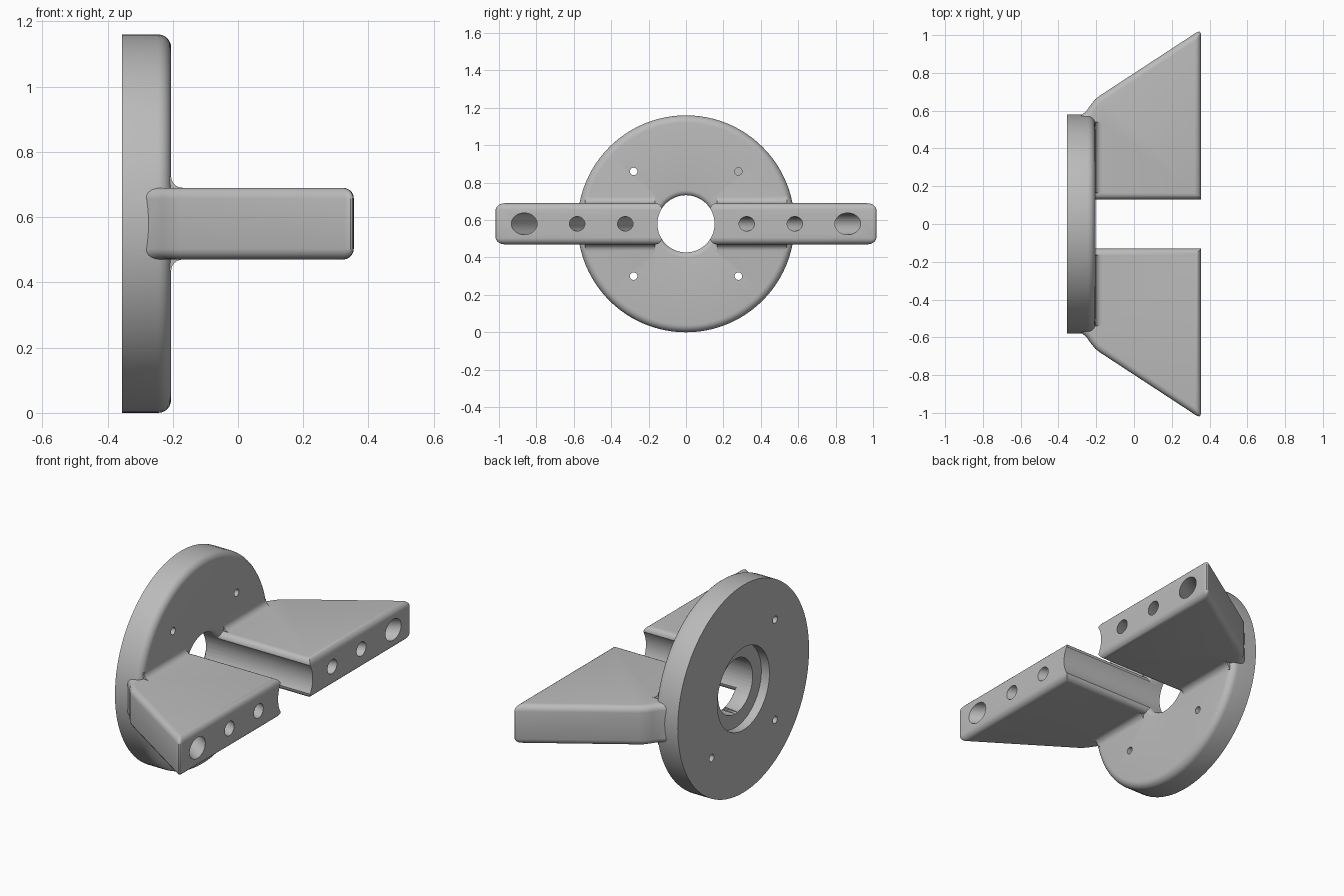
import bpy, bmesh
from math import sin, cos, pi, radians
from mathutils import Matrix, Vector

cube = bpy.data.objects.get("Cube")
if cube:
    bpy.data.objects.remove(cube)

GREY = (0.5, 0.5, 0.5, 1)
grey = bpy.data.materials.new("plain_grey")
grey.use_nodes = True
grey.diffuse_color = GREY
grey.node_tree.nodes["Principled BSDF"].inputs["Base Color"].default_value = GREY

CENTRE_Z = 0.58
FRONT, BACK = -0.205, -0.355
BORE = 0.152


def make_object(name, bm):
    bmesh.ops.recalc_face_normals(bm, faces=bm.faces)
    mesh = bpy.data.meshes.new(name)
    bm.to_mesh(mesh)
    bm.free()
    mesh.materials.append(grey)
    obj = bpy.data.objects.new(name, mesh)
    bpy.context.collection.objects.link(obj)
    return obj


def arc(cx, cy, r, start, end, n=6):
    angles = [radians(start + (end - start) * i / n) for i in range(n + 1)]
    return [(cx + r * cos(a), cy + r * sin(a)) for a in angles]


def lathe(name, profile, steps=96):
    """Spin a closed (x, radius) outline around the x axis."""
    bm = bmesh.new()
    rings = [[bm.verts.new((x, r * cos(2 * pi * i / steps), r * sin(2 * pi * i / steps)))
              for x, r in profile] for i in range(steps)]
    n = len(profile)
    for i in range(steps):
        a, b = rings[i], rings[(i + 1) % steps]
        for j in range(n):
            k = (j + 1) % n
            bm.faces.new((a[j], a[k], b[k], b[j]))
    return make_object(name, bm)


def prism(points, offset):
    """Extrude a closed outline of 3D points."""
    bm = bmesh.new()
    face = bm.faces.new([bm.verts.new(p) for p in points])
    new = bmesh.ops.extrude_face_region(bm, geom=[face])["geom"]
    moved = [v for v in new if isinstance(v, bmesh.types.BMVert)]
    bmesh.ops.translate(bm, verts=moved, vec=offset)
    return bm


def drill(name, centre, direction, radius, length):
    bm = bmesh.new()
    turn = Vector(direction).to_track_quat('Z', 'Y').to_matrix().to_4x4()
    bmesh.ops.create_cone(bm, cap_ends=True, segments=48, radius1=radius, radius2=radius,
                          depth=length, matrix=Matrix.Translation(centre) @ turn)
    return make_object(name, bm)


def combine(target, other, operation):
    mod = target.modifiers.new(other.name, 'BOOLEAN')
    mod.object, mod.operation, mod.solver = other, operation, 'EXACT'
    bpy.context.view_layer.objects.active = target
    bpy.ops.object.modifier_apply(modifier=mod.name)
    bpy.data.objects.remove(other)


# Round flange with softened front edges and a recess at the back
profile = [(BACK, 0.23), (BACK, 0.58)]
profile += arc(FRONT - 0.04, 0.54, 0.04, 90, 0)
profile += arc(FRONT - 0.03, 0.18, 0.03, 0, -90)
profile += [(-0.305, 0.15), (-0.305, 0.23)]
flange = lathe("mounting_flange", profile)

# Tapered arms, mirrored left and right
outline = [(-0.28, 0.13), (0.355, 0.13), (0.355, 1.03), (-0.18, 0.68), (-0.205, 0.661),
           (-0.23, 0.63), (-0.25, 0.6), (-0.28, 0.575)]
for s in (1, -1):
    bm = prism([(x, s * y, -0.11) for x, y in outline], (0, 0, 0.22))
    rounded = []
    for e in bm.edges:
        a, b = (v.co for v in e.verts)
        at_root = max(a.x, b.x) < -0.27
        upright = abs(a.z - b.z) > 0.1
        tip = min(abs(a.y), abs(b.y)) > 1
        if (not upright and not at_root) or (upright and tip):
            rounded.append(e)
    bmesh.ops.bevel(bm, geom=rounded, offset=0.033, segments=5, profile=0.5,
                    affect='EDGES', clamp_overlap=False)
    combine(flange, make_object("arm", bm), 'UNION')

    # Concave blend between arm and flange
    for t in (1, -1):
        r = 0.035
        section = arc(FRONT + r, 0.11 + r, r, 180, 270)
        section += [(FRONT + r, 0.09), (-0.24, 0.09), (-0.24, 0.11 + r)]
        bm = prism([(x, s * 0.165, t * z) for x, z in section], (0, s * 0.375, 0))
        combine(flange, make_object("blend", bm), 'UNION')

# Central bore running on between the arms
combine(flange, drill("bore_cutter", (0.1, 0, 0), (1, 0, 0), BORE + 0.001, 1.2), 'DIFFERENCE')

# Angled blind holes in the arm ends: position, radius, tilt, depth
for s in (1, -1):
    for y, radius, tilt, depth in ((0.325, 0.039, 20, 0.25), (0.582, 0.039, 20, 0.25),
                                   (0.865, 0.058, 33, 0.32)):
        axis = Vector((cos(radians(tilt)), s * sin(radians(tilt)), 0))
        mouth = Vector((0.355, s * y, 0))
        cutter = drill("hole_cutter", mouth - axis * (depth - 0.1) / 2, axis, radius, depth + 0.1)
        combine(flange, cutter, 'DIFFERENCE')

# Four screw holes through the flange
for y in (-0.28, 0.28):
    for z in (-0.28, 0.28):
        combine(flange, drill("screw_cutter", (-0.28, y, z), (1, 0, 0), 0.02, 0.4), 'DIFFERENCE')

# Stand on the ground and shade
flange.data.transform(Matrix.Translation((0, 0, CENTRE_Z)))
flange.name = "flange_with_arms"
bpy.ops.object.select_all(action='DESELECT')
flange.select_set(True)
bpy.context.view_layer.objects.active = flange
bpy.ops.object.shade_smooth_by_angle(angle=radians(30))
